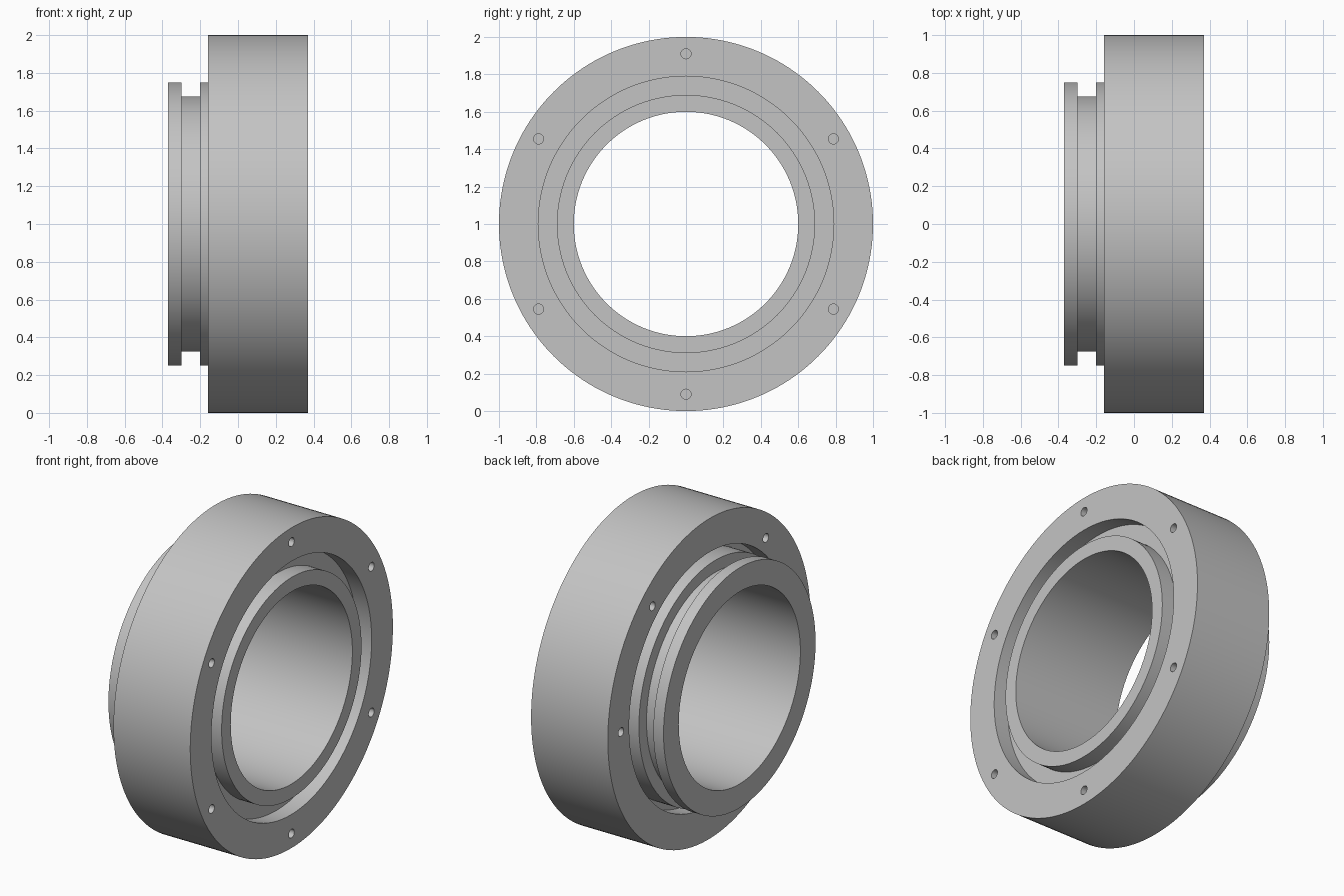
import bpy, bmesh, math
from mathutils import Matrix, Vector

cube = bpy.data.objects.get("Cube")
if cube:
    bpy.data.objects.remove(cube, do_unlink=True)

SEGMENTS = 160
AXIS_Z = 1.0

steel = bpy.data.materials.new("light_grey_steel")
steel.use_nodes = True
colour = (0.55, 0.55, 0.55, 1.0)
steel.diffuse_color = colour
steel.node_tree.nodes["Principled BSDF"].inputs["Base Color"].default_value = colour


def add_object(name, bm):
    bmesh.ops.recalc_face_normals(bm, faces=bm.faces[:])
    mesh = bpy.data.meshes.new(name)
    bm.to_mesh(mesh)
    bm.free()
    mesh.materials.append(steel)
    obj = bpy.data.objects.new(name, mesh)
    bpy.context.collection.objects.link(obj)
    return obj


def lathe(name, profile):
    """Spin a closed (x, radius) profile round the x axis."""
    bm = bmesh.new()
    verts = [bm.verts.new((x, 0, r)) for x, r in profile]
    edges = [bm.edges.new((v, verts[(i + 1) % len(verts)])) for i, v in enumerate(verts)]
    bmesh.ops.spin(bm, geom=verts + edges, cent=(0, 0, 0), axis=(1, 0, 0),
                   angle=math.tau, steps=SEGMENTS)
    bmesh.ops.remove_doubles(bm, verts=bm.verts[:], dist=0.0001)
    bmesh.ops.translate(bm, verts=bm.verts[:], vec=(0, 0, AXIS_Z))
    return add_object(name, bm)


def shade(obj):
    bpy.ops.object.select_all(action='DESELECT')
    obj.select_set(True)
    bpy.context.view_layer.objects.active = obj
    bpy.ops.object.shade_smooth_by_angle(angle=math.radians(30))


def add_pins(bm, face_x, circle_radius, angles):
    """Cylinders centred on a face, spaced on a bolt circle."""
    for a in map(math.radians, angles):
        place = Vector((face_x, circle_radius * math.cos(a),
                        AXIS_Z + circle_radius * math.sin(a)))
        bmesh.ops.create_cone(bm, cap_ends=True, segments=24,
                              radius1=0.027, radius2=0.027, depth=0.24,
                              matrix=Matrix.Translation(place) @ Matrix.Rotation(math.pi / 2, 4, 'Y'))


# Wide outer ring with a recessed web closing the gap to the inner ring
outer_ring = lathe("outer_ring", [
    (-0.16, 1.0), (0.37, 1.0), (0.37, 0.79), (0.27, 0.79),
    (0.27, 0.685), (-0.06, 0.685), (-0.06, 0.79), (-0.16, 0.79)])

# Inner ring with a grooved collar
inner_ring = lathe("inner_ring", [
    (-0.37, 0.6), (-0.37, 0.75), (-0.30, 0.75), (-0.30, 0.675),
    (-0.20, 0.675), (-0.20, 0.75), (-0.055, 0.75), (-0.055, 0.69),
    (0.37, 0.69), (0.37, 0.6)])

# Blind bolt holes on both faces of the outer ring
bm = bmesh.new()
add_pins(bm, 0.37, 0.91, range(30, 390, 60))
add_pins(bm, -0.16, 0.87, (0, 50, 130, 180))
cutter = add_object("bolt_hole_cutter", bm)
cutter.hide_render = True

mod = outer_ring.modifiers.new("bolt_holes", 'BOOLEAN')
mod.operation = 'DIFFERENCE'
mod.solver = 'EXACT'
mod.object = cutter
bpy.context.view_layer.objects.active = outer_ring
bpy.ops.object.modifier_apply(modifier=mod.name)
bpy.data.objects.remove(cutter, do_unlink=True)

for ring in (outer_ring, inner_ring):
    shade(ring)
